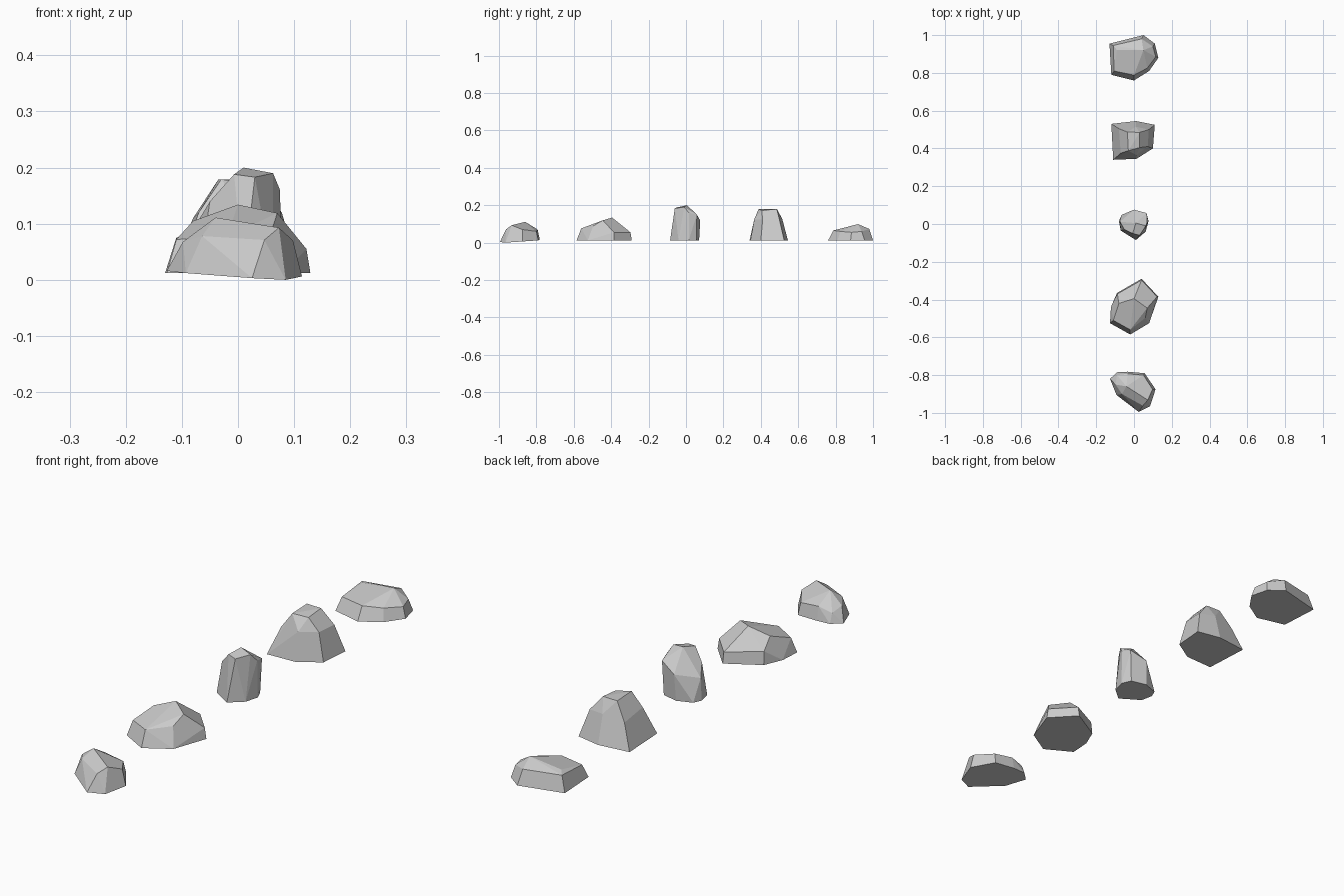
import bpy, bmesh, math

BASE_Z = 0.012


def rock(name, base, upper):
    """Faceted boulder: hull of a ground outline (x, y) and upper corners (x, y, z)."""
    bm = bmesh.new()
    for p in base:
        bm.verts.new(p if len(p) == 3 else (p[0], p[1], BASE_Z))
    for p in upper:
        bm.verts.new(p)
    res = bmesh.ops.convex_hull(bm, input=bm.verts)
    loose = [v for v in bm.verts if not v.link_faces]
    bmesh.ops.delete(bm, geom=loose, context='VERTS')
    # merge nearly coplanar triangles into broad facets
    bmesh.ops.dissolve_limit(bm, angle_limit=math.radians(7),
                             verts=bm.verts, edges=bm.edges)
    bmesh.ops.recalc_face_normals(bm, faces=bm.faces)
    me = bpy.data.meshes.new(name)
    bm.to_mesh(me)
    bm.free()
    ob = bpy.data.objects.new(name, me)
    bpy.context.collection.objects.link(ob)


# small ridge rock at the front, base slightly tilted
rock("rock_front",
     [(-.127, -.82, .016), (-.093, -.905, .012), (.025, -.995, .003), (.085, -.965, 0),
      (.114, -.875, .006), (.056, -.79, .012), (-.034, -.782, .016), (-.09, -.785, .017)],
     [(-.098, -.85, .068), (-.064, -.90, .078), (.047, -.962, .071), (.073, -.932, .093),
      (-.04, -.86, .111), (.098, -.875, .07), (.05, -.80, .06), (-.034, -.793, .07),
      (-.09, -.80, .055)])

# broad two-tier rock
rock("rock_broad",
     [(-.127, -.525), (-.02, -.585), (.08, -.525), (.129, -.385), (.04, -.29),
      (-.09, -.365), (-.122, -.44)],
     [(-.11, -.51, .072), (-.02, -.56, .076), (.06, -.497, .088), (.122, -.385, .055),
      (.04, -.297, .055), (-.088, -.37, .065), (-.08, -.42, .105), (0, -.395, .134),
      (.07, -.445, .119)])

# tall narrow rock in the middle
rock("rock_tall",
     [(-.08, .015), (-.066, .048), (-.005, .07), (.06, .055), (.077, .015),
      (.062, -.04), (.01, -.085), (-.07, -.035)],
     [(.01, .005, .2), (-.007, -.05, .188), (.03, -.06, .183), (.0625, -.01, .19),
      (.075, .015, .16), (.066, .058, .15), (0, .076, .118), (-.074, .012, .1),
      (-.05, -.03, .14)])

# steep block with a flat cap
rock("rock_steep",
     [(-.12, .53), (.01, .545), (.11, .525), (.1, .4), (.013, .345), (-.11, .34)],
     [(-.035, .487, .179), (.03, .485, .179), (.03, .405, .172), (-.03, .388, .179),
      (-.07, .375, .12), (.012, .365, .125), (.073, .41, .122), (.078, .5, .12),
      (.01, .515, .125), (-.08, .505, .11)])

# low flat rock at the back
rock("rock_low",
     [(-.13, .955), (.05, 1.0), (.11, .955), (.129, .88), (.08, .81), (0, .76),
      (-.12, .79)],
     [(-.105, .81, .065), (0, .788, .065), (.07, .825, .06), (.115, .885, .055),
      (.1, .94, .06), (.04, .98, .073), (-.11, .945, .075), (-.09, .92, .083),
      (.05, .92, .099)])
